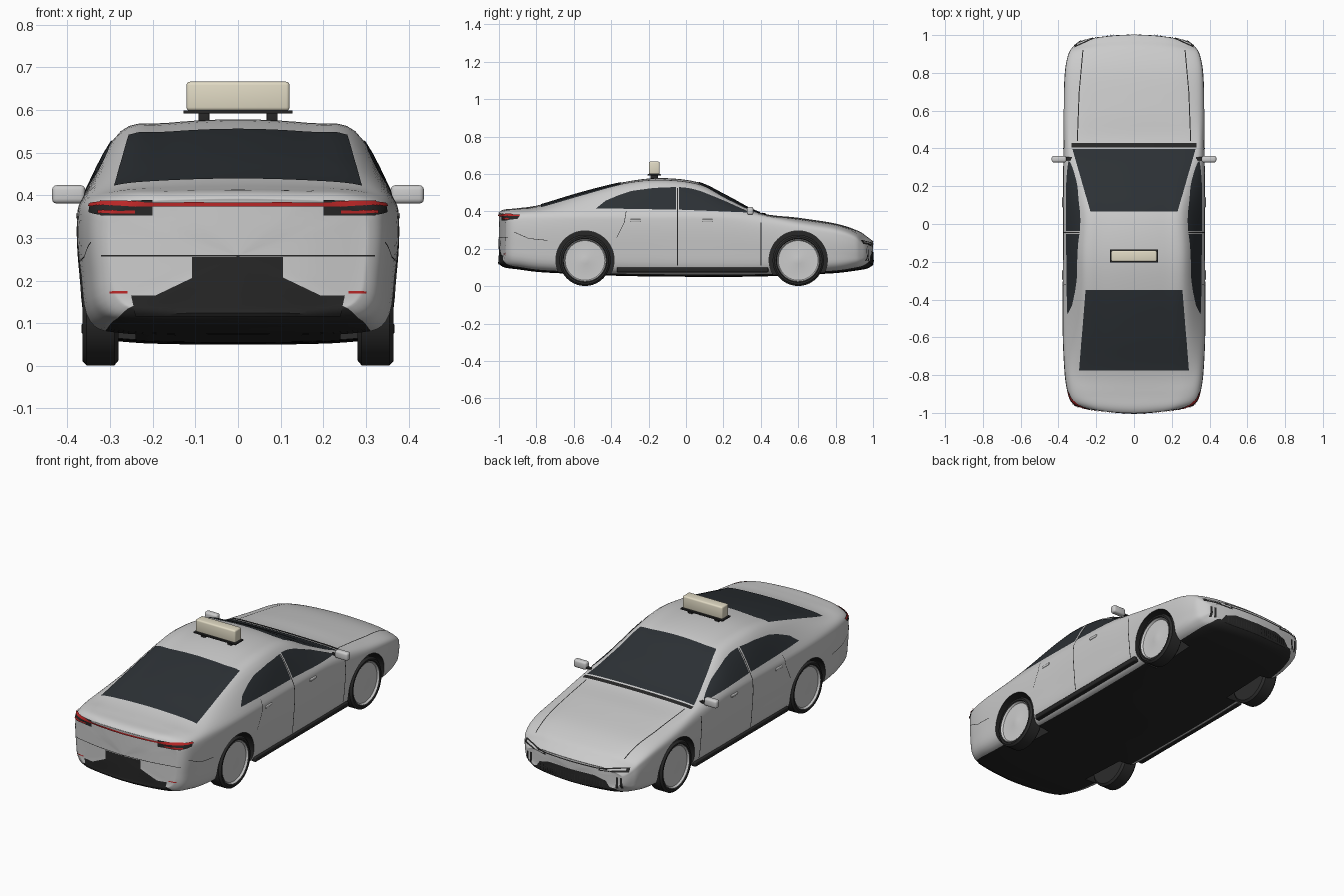
import bpy, bmesh, math
from mathutils import Vector, Matrix
from mathutils.bvhtree import BVHTree

if "Cube" in bpy.data.objects:
    bpy.data.objects.remove(bpy.data.objects["Cube"])


def material(name, r, g, b):
    m = bpy.data.materials.new(name)
    m.diffuse_color = (r, g, b, 1)
    m.use_nodes = True
    m.node_tree.nodes["Principled BSDF"].inputs["Base Color"].default_value = m.diffuse_color
    return m


PAINT = material("paint", .62, .62, .62)
BLACK = material("black_trim", .02, .02, .02)
GLASS = material("dark_glass", .025, .03, .035)
RED = material("red_lens", .5, .02, .02)
CREAM = material("cream_sign", .75, .7, .55)
LAMP = material("lamp", .8, .8, .8)
TYRE = material("tyre", .025, .025, .025)


def finish(name, bm, mats=(), angle=35):
    me = bpy.data.meshes.new(name)
    bm.to_mesh(me)
    bm.free()
    for m in mats:
        me.materials.append(m)
    ob = bpy.data.objects.new(name, me)
    bpy.context.collection.objects.link(ob)
    smooth(me, angle)
    return ob


def smooth(me, angle=35):
    me.polygons.foreach_set("use_smooth", [True] * len(me.polygons))
    me.set_sharp_from_angle(angle=math.radians(angle))


def box(name, centre, size, mat=None, bevel=.004, mirror=False):
    bm = bmesh.new()
    for s in ((1, -1) if mirror else (1,)):
        c = Vector((centre[0] * s, centre[1], centre[2]))
        bmesh.ops.create_cube(bm, size=1, matrix=Matrix.Translation(c) @ Matrix.Diagonal((*size, 1)))
    bmesh.ops.bevel(bm, geom=bm.edges[:], offset=bevel, segments=3, profile=.5, affect='EDGES')
    return finish(name, bm, [mat] if mat else [])


# Body: lofted cross-sections (y, half width, bottom, shoulder z, roof edge x, roof edge z, top z)
STATIONS = [
    (-1.00, .31, .120, .365, .22, .388, .395), (-.97, .337, .10, .378, .25, .403, .41),
    (-.90, .354, .09, .387, .27, .41, .417), (-.78, .368, .075, .392, .285, .42, .435),
    (-.58, .377, .065, .397, .275, .475, .495), (-.35, .377, .055, .402, .272, .53, .553),
    (-.15, .375, .052, .405, .275, .55, .578), (.06, .375, .05, .403, .265, .53, .557),
    (.22, .375, .05, .395, .28, .46, .482), (.40, .373, .052, .37, .31, .385, .392),
    (.60, .373, .06, .335, .29, .355, .366), (.80, .366, .07, .305, .27, .325, .335),
    (.92, .348, .085, .272, .25, .288, .296), (.97, .325, .095, .24, .22, .256, .263),
    (1.00, .295, .113, .213, .2, .235, .24)]


def section(y, w, zb, zs, xr, zr, zt, k=1):
    h = zs - zb
    half = [(0, zb), (.7 * w, zb + .006), (.93 * w, zb + .035), (.985 * w, zb + .45 * h),
            (w, zs - .18 * h), (.955 * w, zs), (xr, zr), (.6 * xr, zt - .3 * (zt - zr)), (0, zt)]
    ring = half + [(-x, z) for x, z in half[-2:0:-1]]
    mid = (zb + zt) / 2
    bend = .42 * max(0, (abs(y) - .75) / .25) ** 2
    return [Vector((x * k, y - math.copysign(bend * (x * k) ** 2, y), mid + (z - mid) * k)) for x, z in ring]


def spline(a, b, c, d, t):
    return .5 * (2 * b + (c - a) * t + (2 * a - 5 * b + 4 * c - d) * t * t + (3 * b - a - 3 * c + d) * t ** 3)


def build_body():
    first, last = STATIONS[0], STATIONS[-1]
    rows = ([section(*first, k) for k in (0, .5, .9)] + [section(*s) for s in STATIONS]
            + [section(*last, k) for k in (.9, .5, 0)])
    NU, NV = 5, 5
    dense = []
    for r in rows:
        n = len(r)
        dense.append([spline(r[i - 1], r[i], r[(i + 1) % n], r[(i + 2) % n], j / NV)
                      for i in range(n) for j in range(NV)])
    bm, grid = bmesh.new(), []
    for i in range(len(dense) - 1):
        a, b, c, d = (dense[min(max(i + o, 0), len(dense) - 1)] for o in (-1, 0, 1, 2))
        for j in range(NU + (i == len(dense) - 2)):
            grid.append([bm.verts.new(spline(*p, j / NU)) for p in zip(a, b, c, d)])
    n = len(grid[0])
    for p, q in zip(grid, grid[1:]):
        for j in range(n):
            f = bm.faces.new((p[j], p[(j + 1) % n], q[(j + 1) % n], q[j]))
            f.material_index = int(min(j, n - 1 - j) < 1.4 * NV)
    bmesh.ops.remove_doubles(bm, verts=bm.verts[:], dist=1e-5)
    bmesh.ops.recalc_face_normals(bm, faces=bm.faces[:])
    tree = BVHTree.FromBMesh(bm)
    return finish("body", bm, [PAINT, BLACK], 50), tree


body, SURFACE = build_body()

# Wheel arches cut from the body
WHEELS = [(s, y) for s in (1, -1) for y in (-.54, .60)]
bm = bmesh.new()
for s, y in WHEELS:
    bmesh.ops.create_cone(bm, cap_ends=True, segments=48, radius1=.156, radius2=.156, depth=.26,
                          matrix=Matrix.Translation((s * .37, y, .14)) @ Matrix.Rotation(math.pi / 2, 4, 'Y'))
cutter = finish("arch_cutter", bm, [BLACK])
cutter.hide_render = True
mod = body.modifiers.new("arches", 'BOOLEAN')
mod.operation, mod.solver, mod.object = 'DIFFERENCE', 'EXACT', cutter
mod.material_mode = 'TRANSFER'
bpy.context.view_layer.objects.active = body
bpy.ops.object.modifier_apply(modifier=mod.name)
bpy.data.objects.remove(cutter)
smooth(body.data, 50)

# Panels draped on the body: projected from one side between two polylines
RAYS = {'side': lambda a, b: ((2, a, b), (-1, 0, 0)), 'top': lambda a, b: ((a, b, 2), (0, 0, -1)),
        'rear': lambda a, b: ((a, -2, b), (0, 1, 0)), 'front': lambda a, b: ((a, 2, b), (0, -1, 0))}


def resample(pts, n):
    pts = [Vector(p) for p in pts]
    lens = [(q - p).length for p, q in zip(pts, pts[1:])]
    out = []
    for i in range(n + 1):
        d, k = sum(lens) * i / n, 0
        while k < len(lens) - 1 and d > lens[k]:
            d -= lens[k]
            k += 1
        out.append(pts[k].lerp(pts[k + 1], min(1, d / lens[k])))
    return out


def panel(name, low, high, view, mat, mirror=True, off=.003, n=24, m=8):
    bm = bmesh.new()
    lo, hi = resample(low, n), resample(high, n)
    for s in ((1, -1) if mirror else (1,)):
        grid = []
        for j in range(m + 1):
            row = []
            for p, q in zip(lo, hi):
                o, d = RAYS[view](*p.lerp(q, j / m))
                hit, nor, _, _ = SURFACE.ray_cast(Vector(o), Vector(d))
                row.append(None if hit is None else
                           (bm.verts.new(((hit + nor * off).x * s, *(hit + nor * off).yz)), Vector((nor.x * s, *nor.yz))))
            grid.append(row)
        for r, t in zip(grid, grid[1:]):
            for i in range(n):
                quad = (r[i], r[i + 1], t[i + 1], t[i])
                if None not in quad:
                    f = bm.faces.new([v for v, _ in quad])
                    f.normal_update()
                    if f.normal.dot(quad[0][1]) < 0:
                        f.normal_flip()
    return finish(name, bm, [mat])


def seam(name, pts, view, w=.0025, mirror=True):
    flat = abs(pts[-1][0] - pts[0][0]) > abs(pts[-1][1] - pts[0][1])
    dx, dy = (0, w) if flat else (w, 0)
    panel(name, [(a - dx, b - dy) for a, b in pts], [(a + dx, b + dy) for a, b in pts],
          view, BLACK, mirror, .0015, 30, 1)


# Glass
panel("windscreen", [(-.325, .395), (.325, .395)], [(-.23, .065), (.23, .065)], 'top', GLASS, False, m=16)
panel("rear_window", [(-.29, -.775), (.29, -.775)], [(-.255, -.35), (.255, -.35)], 'top', GLASS, False, m=16)
panel("rear_side_window", [(-.48, .415), (-.053, .408)],
      [(-.43, .455), (-.36, .485), (-.29, .508), (-.17, .524), (-.053, .528)], 'side', GLASS)
panel("front_side_window", [(-.037, .408), (.335, .392)],
      [(-.037, .528), (.02, .522), (.08, .506), (.2, .457), (.325, .4)], 'side', GLASS)
panel("cowl", [(-.33, .405), (.33, .405)], [(-.33, .428), (.33, .428)], 'top', BLACK, False, m=3)

# Panel gaps
seam("door_gap_middle", [(-.045, .11), (-.045, .525)], 'side')
seam("door_gap_front", [(.4, .11), (.4, .34)], 'side')
seam("door_gap_rear", [(-.37, .26), (-.33, .34), (-.32, .4)], 'side', .0015)
seam("bonnet_gap", [(.3, .44), (.29, .7), (.27, .92)], 'top')
seam("boot_gap", [(-.32, .258), (.32, .258)], 'rear', .0015, False)
seam("bumper_gap", [(-.92, .29), (-.84, .255), (-.74, .245)], 'side', .0015)

# Rear lamps, plate recess and lower trim
panel("tail_lamp_housing", [(.2, .352), (.32, .352)], [(.2, .388), (.32, .382)], 'rear', BLACK)
panel("tail_lamp_wrap", [(-.965, .352), (-.90, .36)], [(-.965, .384), (-.885, .38)], 'side', BLACK)
panel("light_bar", [(-.32, .374), (.32, .374)], [(-.32, .384), (.32, .384)], 'rear', RED, False, .006, m=2)
panel("tail_lamp_strip", [(.24, .357), (.325, .357)], [(.24, .364), (.325, .364)], 'rear', RED, True, .006, m=2)
panel("tail_lamp_side_strip", [(-.96, .374), (-.89, .372)], [(-.96, .384), (-.885, .378)], 'side', RED, True, .006, m=2)
panel("plate_recess", [(-.108, .2), (.105, .2)], [(-.108, .255), (.105, .255)], 'rear', BLACK, False)
panel("rear_diffuser", [(-.24, .118), (.24, .118)], [(-.25, .165), (.25, .165)], 'rear', BLACK, False)
panel("rear_reflector", [(.258, .17), (.3, .17)], [(.258, .175), (.3, .175)], 'rear', RED, m=2)

# Front lamps, grille and vents
panel("headlamp", [(.16, .212), (.315, .225)], [(.16, .229), (.315, .247)], 'front', BLACK)
panel("headlamp_strip", [(.17, .219), (.3, .232)], [(.17, .225), (.3, .24)], 'front', LAMP, True, .006, m=2)
panel("front_light_bar", [(-.16, .222), (.16, .222)], [(-.16, .228), (.16, .228)], 'front', BLACK, False, m=2)
panel("grille", [(-.23, .122), (.23, .122)], [(-.2, .165), (-.14, .182), (.14, .182), (.2, .165)], 'front', BLACK, False)
for i in range(12):
    x = .008 + i * .016
    panel(f"grille_slat_{i}", [(x, .126), (x + .005, .126)], [(x, .16), (x + .005, .16)], 'front', TYRE, True, .008, 1, 3)
for i in range(2):
    x = .255 + i * .022
    panel(f"front_vent_{i}", [(x, .135), (x + .012, .135)], [(x, .195), (x + .012, .195)], 'front', BLACK, True, n=2)

# Sills and door handles
box("side_sill", (.352, .035, .087), (.03, .81, .026), BLACK, .006, True)
for label, y in (("rear", -.27), ("front", .115)):
    box(label + "_door_handles", (.373, y, .352), (.014, .056, .014), None, .004, True)

# Wheels: revolved tyre and dished rim
TYRE_PROFILE = [(.28, .09), (.28, .125), (.29, .137), (.355, .137), (.365, .127), (.365, .118), (.357, .114)]
RIM_PROFILE = [(.357, .115), (.361, .112), (.352, .106), (.35, .04), (.354, .02), (.354, 0)]


def revolve(name, profile, s, y, mats):
    bm = bmesh.new()
    vs = [bm.verts.new((x * s, y, .138 + r)) for x, r in profile]
    es = [bm.edges.new(e) for e in zip(vs, vs[1:])]
    bmesh.ops.spin(bm, geom=vs + es, cent=(0, y, .138), axis=(1, 0, 0), angle=2 * math.pi, steps=40)
    bmesh.ops.remove_doubles(bm, verts=bm.verts[:], dist=1e-5)
    bmesh.ops.recalc_face_normals(bm, faces=bm.faces[:])
    f = max(bm.faces, key=lambda g: g.calc_center_median().x * s)
    if f.normal.x * s < 0:
        bmesh.ops.reverse_faces(bm, faces=bm.faces[:])
    return finish(name, bm, mats)


for s, y in WHEELS:
    tag = ("front" if y > 0 else "rear") + ("_right" if s > 0 else "_left")
    revolve(tag + "_tyre", [(.28, 0)] + TYRE_PROFILE, s, y, [TYRE])
    revolve(tag + "_rim", RIM_PROFILE, s, y, [])

# Door mirrors
box("door_mirrors", (.397, .343, .402), (.078, .034, .043), None, .011, True)
box("mirror_arms", (.352, .345, .392), (.05, .02, .01), BLACK, .003, True)

# Roof sign with base and feet
box("sign_feet", (.08, -.17, .583), (.026, .04, .018), BLACK, .002, True)
box("sign_base", (0, -.17, .595), (.256, .07, .008), BLACK, .002)
box("roof_sign", (0, -.17, .632), (.242, .058, .068), CREAM, .008)
